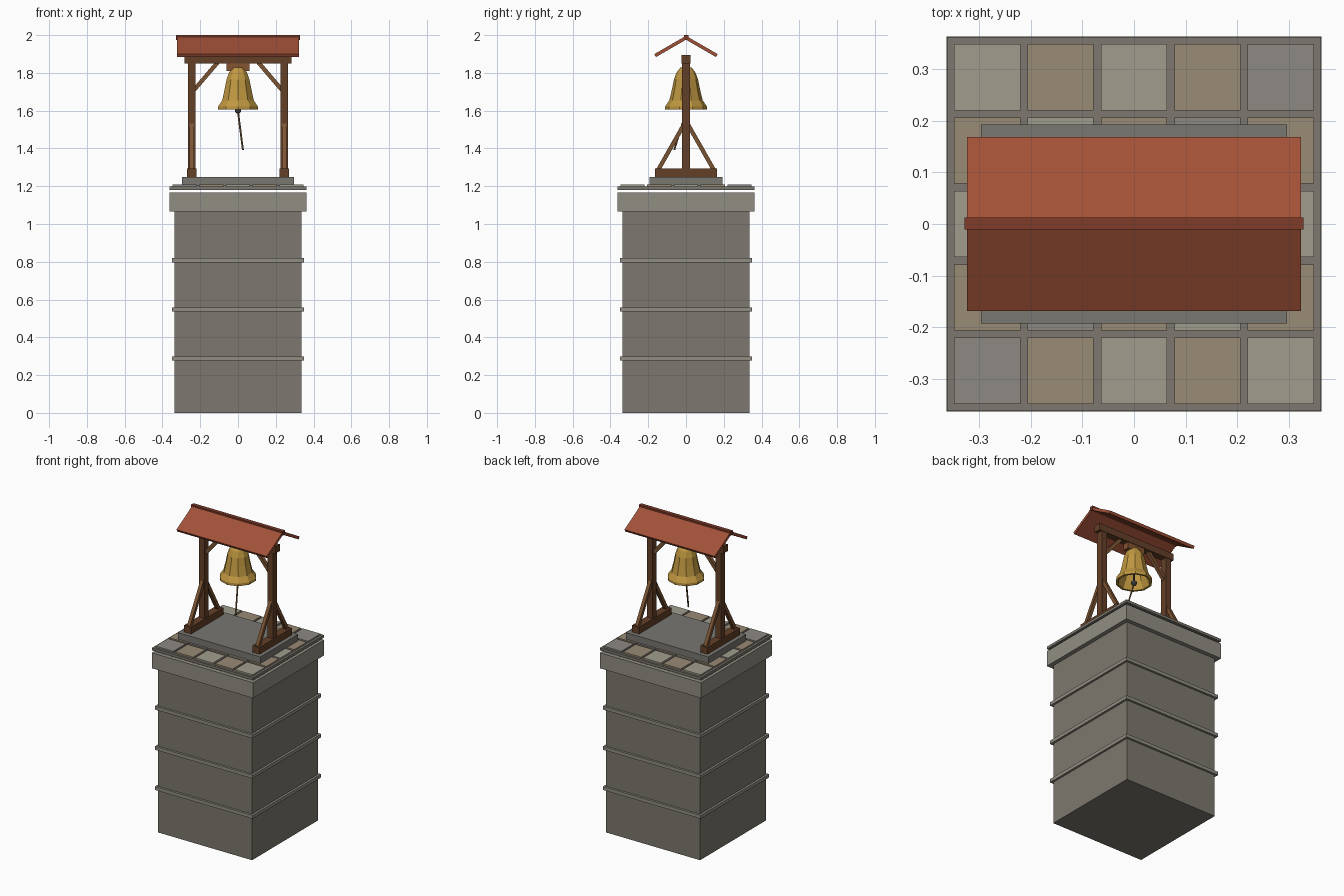
import bpy, bmesh, math
from mathutils import Vector, Matrix

if "Cube" in bpy.data.objects:
    bpy.data.objects.remove(bpy.data.objects["Cube"])


def material(name, r, g, b):
    m = bpy.data.materials.new(name)
    m.diffuse_color = [(c / 255) ** 2.2 for c in (r, g, b)] + [1]
    m.use_nodes = True
    m.node_tree.nodes["Principled BSDF"].inputs["Base Color"].default_value = m.diffuse_color
    return m


STONE = material("stone", 124, 119, 110)
TRIM = material("trim_stone", 144, 140, 130)
PLINTH = material("plinth_stone", 120, 118, 112)
WOOD = material("dark_wood", 100, 66, 44)
BRACE = material("brace_wood", 122, 84, 54)
YOKE = material("yoke_wood", 132, 84, 52)
TILE = material("roof_tile", 160, 82, 58)
RIDGE = material("ridge_tile", 128, 62, 46)
BRONZE = material("bronze", 190, 150, 66)
IRON = material("iron", 66, 64, 62)
ROPE = material("rope", 126, 98, 66)
PAVING = {"L": material("pale_flag", 160, 156, 140),
          "T": material("tan_flag", 152, 138, 116),
          "G": material("grey_flag", 140, 135, 130)}


def finish(name, bm, mat):
    bmesh.ops.recalc_face_normals(bm, faces=bm.faces)
    me = bpy.data.meshes.new(name)
    bm.to_mesh(me)
    bm.free()
    me.materials.append(mat)
    ob = bpy.data.objects.new(name, me)
    bpy.context.collection.objects.link(ob)
    return ob


def box(name, centre, size, mat, rot=None):
    bm = bmesh.new()
    m = Matrix.Translation(centre) @ (rot or Matrix()) @ Matrix.Diagonal((*size, 1))
    bmesh.ops.create_cube(bm, size=1, matrix=m)
    return finish(name, bm, mat)


def slab(name, hx, hy, z0, z1, mat):
    return box(name, (0, 0, (z0 + z1) / 2), (2 * hx, 2 * hy, z1 - z0), mat)


def strut(name, a, b, w, mat):
    """Square timber between two points lying in the XZ or YZ plane."""
    a, b = Vector(a), Vector(b)
    d = b - a
    if abs(d.x) > abs(d.y):
        rot = Matrix.Rotation(math.atan2(d.x, d.z), 4, 'Y')
    else:
        rot = Matrix.Rotation(-math.atan2(d.y, d.z), 4, 'X')
    return box(name, (a + b) / 2, (w, w, d.length), mat, rot)


# Stone tower with string courses and cap
slab("tower_shaft", 0.336, 0.336, 0, 1.068, STONE)
for i, z in enumerate((0.288, 0.548, 0.808)):
    slab(f"string_course_{i}", 0.35, 0.35, z - 0.011, z + 0.011, TRIM)
slab("tower_cap", 0.363, 0.363, 1.066, 1.166, TRIM)

# Paved floor, sitting just clear of the cap
slab("floor_bed", 0.362, 0.362, 1.181, 1.198, STONE)
for r, row in enumerate(("GTLTL", "TGTLT", "LTGTL", "TLTGT", "LTLTG")):
    for c, kind in enumerate(row):
        box(f"flagstone_{r}_{c}", ((c - 2) * 0.142, (r - 2) * 0.142, 1.2),
            (0.128, 0.128, 0.016), PAVING[kind])
slab("frame_plinth", 0.296, 0.193, 1.2, 1.25, PLINTH)

# Timber frame, mirrored left and right
for side, s in (("left", -1), ("right", 1)):
    x = s * 0.245
    box(f"{side}_sill", (x, 0, 1.272), (0.05, 0.33, 0.044), WOOD)
    box(f"{side}_post", (x, 0, 1.55), (0.038, 0.042, 0.6), WOOD)
    for end, t in (("front", -1), ("back", 1)):
        strut(f"{side}_{end}_brace", (x, t * 0.148, 1.285), (x, t * 0.01, 1.528),
              0.022, BRACE)
    strut(f"{side}_knee_brace", (s * 0.232, 0, 1.71), (s * 0.108, 0, 1.855),
          0.022, BRACE)
box("head_beam", (0, 0, 1.872), (0.566, 0.046, 0.044), WOOD)
box("bell_yoke", (0, 0, 1.832), (0.124, 0.04, 0.044), YOKE)

# Pitched roof
for side, t in (("front", -1), ("back", 1)):
    box(f"{side}_roof_panel", (0, t * 0.083, 1.938), (0.646, 0.186, 0.018), TILE,
        Matrix.Rotation(-t * math.radians(30), 4, 'X'))
box("roof_ridge", (0, 0.001, 1.987), (0.656, 0.024, 0.026), RIDGE)

# Ten-sided bell: outer profile down to the lip, then back up the inside
profile = [(0.03, 1.828), (0.05, 1.802), (0.064, 1.765), (0.075, 1.71),
           (0.088, 1.655), (0.11, 1.622), (0.11, 1.606),
           (0.096, 1.606), (0.078, 1.655), (0.064, 1.71), (0.05, 1.765),
           (0.024, 1.805)]
SIDES = 10
bm = bmesh.new()
rings = []
for rad, z in profile:
    angles = [math.pi / 2 + 2 * math.pi * k / SIDES for k in range(SIDES)]
    rings.append([bm.verts.new((rad * math.cos(a), rad * math.sin(a), z))
                  for a in angles])
for lo, hi in zip(rings, rings[1:]):
    for k in range(SIDES):
        n = (k + 1) % SIDES
        bm.faces.new((lo[k], lo[n], hi[n], hi[k]))
bm.faces.new(rings[0])
bm.faces.new(rings[-1])
finish("bell", bm, BRONZE)

# Clapper and pull rope
bm = bmesh.new()
bmesh.ops.create_uvsphere(bm, u_segments=10, v_segments=6, radius=0.018,
                          matrix=Matrix.Translation((0, 0, 1.602)))
finish("clapper_ball", bm, IRON)


def rod(name, a, b, radius, mat):
    a, b = Vector(a), Vector(b)
    d = b - a
    bm = bmesh.new()
    m = Matrix.Translation((a + b) / 2) @ d.to_track_quat('Z', 'Y').to_matrix().to_4x4()
    bmesh.ops.create_cone(bm, cap_ends=True, segments=6, radius1=radius,
                          radius2=radius, depth=d.length, matrix=m)
    finish(name, bm, mat)


rod("clapper_rod", (0, 0, 1.61), (0, 0, 1.81), 0.006, IRON)
rod("pull_rope", (0, 0, 1.595), (0.026, -0.062, 1.392), 0.005, ROPE)
